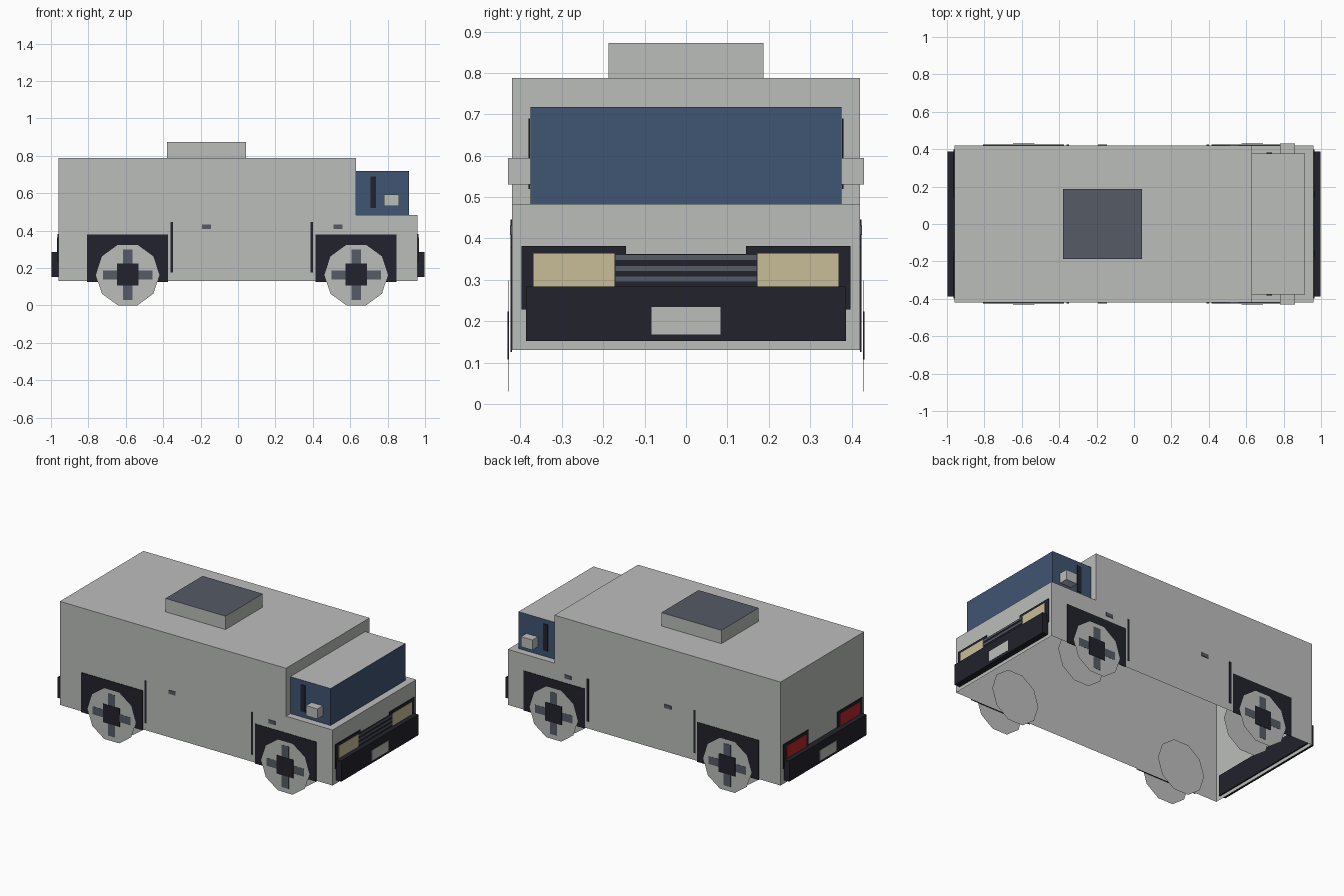
import bpy, bmesh, math
from mathutils import Vector

cube = bpy.data.objects.get("Cube")
if cube:
    bpy.data.objects.remove(cube, do_unlink=True)


def material(name, r, g, b):
    m = bpy.data.materials.new(name)
    m.use_nodes = True
    m.diffuse_color = (r, g, b, 1)
    m.node_tree.nodes["Principled BSDF"].inputs["Base Color"].default_value = (r, g, b, 1)
    return m


PAINT = material("light_grey", 0.50, 0.515, 0.50)
GLASS = material("navy_glass", 0.051, 0.089, 0.174)
BLACK = material("near_black", 0.016, 0.016, 0.025)
STEEL = material("slate_grey", 0.091, 0.105, 0.133)
CREAM = material("cream_lamp", 0.584, 0.515, 0.31)
RED = material("red_lamp", 0.48, 0.02, 0.02)


def finish(name, bm, *mats):
    mesh = bpy.data.meshes.new(name)
    bm.to_mesh(mesh)
    bm.free()
    for m in mats:
        mesh.materials.append(m)
    obj = bpy.data.objects.new(name, mesh)
    bpy.context.collection.objects.link(obj)
    return obj


def box(name, xs, ys, zs, *mats, top=None, drop=()):
    """Box between bounds; top gives the roof face a slot, drop removes faces by normal."""
    bm = bmesh.new()
    bmesh.ops.create_cube(bm, size=1)
    for v in bm.verts:
        v.co = [(a + b) / 2 + c * abs(b - a) for (a, b), c in zip((xs, ys, zs), v.co)]
    bm.normal_update()
    if top is not None:
        for f in bm.faces:
            if f.normal.z > 0.5:
                f.material_index = top
    gone = [f for f in bm.faces if any(f.normal.dot(Vector(d)) > 0.9 for d in drop)]
    bmesh.ops.delete(bm, geom=gone, context='FACES')
    return finish(name, bm, *mats)


def side_plate(name, s, xs, zs, mat, depth, start=0.421):
    return box(name, xs, (s * start, s * (start + depth)), zs, mat)


def disc(name, x, y, z, radius, mat):
    """Flat ten-sided disc facing along y."""
    bm = bmesh.new()
    ring = [bm.verts.new((x + radius * math.cos(math.tau * i / 10), y,
                          z + radius * math.sin(math.tau * i / 10))) for i in range(10)]
    face = bm.faces.new(ring)
    face.normal_update()
    if face.normal.y * y < 0:
        face.normal_flip()
    return finish(name, bm, mat)


DOWN, BACK = (0, 0, -1), (-1, 0, 0)

# Body shell: stepped side profile pulled across the width, open underneath
profile = [(-0.96, 0.13), (0.96, 0.13), (0.96, 0.483), (0.632, 0.483), (0.632, 0.788), (-0.96, 0.788)]
bm = bmesh.new()
side = bm.faces.new([bm.verts.new((x, -0.42, z)) for x, z in profile])
pulled = bmesh.ops.extrude_face_region(bm, geom=[side], use_keep_orig=True)
bmesh.ops.translate(bm, vec=(0, 0.84, 0),
                    verts=[g for g in pulled["geom"] if isinstance(g, bmesh.types.BMVert)])
bmesh.ops.recalc_face_normals(bm, faces=bm.faces)
bmesh.ops.delete(bm, geom=[f for f in bm.faces if f.normal.z < -0.9], context='FACES')
finish("body_shell", bm, PAINT)

# Cab with glass walls and a painted roof, and the roof hatch
box("cab", (0.632, 0.915), (-0.376, 0.376), (0.483, 0.718), GLASS, PAINT, top=1, drop=(DOWN, BACK))
box("roof_hatch", (-0.38, 0.043), (-0.187, 0.187), (0.788, 0.873), PAINT, STEEL, top=1, drop=(DOWN,))

# Wheels, arches and side trim on both sides
for s, side_name in ((1, "left"), (-1, "right")):
    for x, end in ((-0.59, "rear"), (0.632, "front")):
        tag = f"{end}_{side_name}"
        z = 0.162
        side_plate("arch_" + tag, s, (x - 0.217, x + 0.215), (0.126, 0.378), BLACK, 0.003)
        disc("wheel_outer_" + tag, x, s * 0.427, z, 0.17, PAINT)
        disc("wheel_inner_" + tag, x, s * 0.29, z, 0.17, PAINT)
        side_plate("spoke_flat_" + tag, s, (x - 0.132, x + 0.132), (z - 0.025, z + 0.025), STEEL, 0.001, 0.428)
        side_plate("spoke_upright_" + tag, s, (x - 0.025, x + 0.025), (z - 0.132, z + 0.137), STEEL, 0.001, 0.428)
        side_plate("hub_" + tag, s, (x - 0.058, x + 0.058), (z - 0.055, z + 0.062), BLACK, 0.003, 0.428)
    for x, end in ((-0.355, "rear"), (0.395, "front")):
        side_plate(f"door_seam_{end}_{side_name}", s, (x - 0.007, x + 0.007), (0.176, 0.446), BLACK, 0.003)
    for x, end in ((-0.168, "rear"), (0.535, "front")):
        side_plate(f"door_handle_{end}_{side_name}", s, (x - 0.024, x + 0.024), (0.408, 0.431), STEEL, 0.004)
    side_plate("window_pillar_" + side_name, s, (0.708, 0.738), (0.52, 0.69), BLACK, 0.004, 0.377)
    side_plate("mirror_" + side_name, s, (0.78, 0.86), (0.53, 0.594), PAINT, 0.055, 0.375)

# Bumpers, number plates and lamps at both ends
for e, end, lamp in ((1, "front", CREAM), (-1, "rear", RED)):
    box("bumper_" + end, (e * 0.952, e * 0.998), (-0.387, 0.387), (0.152, 0.284), BLACK)
    box("number_plate_" + end, (e * 0.9985, e), (-0.083, 0.083), (0.168, 0.234), PAINT)
    for s, side_name in ((1, "left"), (-1, "right")):
        tag = f"{end}_{side_name}"
        box("lamp_frame_" + tag, (e * 0.961, e * 0.965), (s * 0.145, s * 0.397), (0.228, 0.382), BLACK)
        box("lamp_" + tag, (e * 0.9655, e * 0.968), (s * 0.173, s * 0.369), (0.268, 0.364), lamp)

# Front grille with three bars
box("grille", (0.961, 0.965), (-0.145, 0.145), (0.228, 0.363), BLACK)
for i in range(3):
    z = 0.302 + 0.026 * i
    box(f"grille_bar_{i + 1}", (0.9655, 0.968), (-0.17, 0.17), (z - 0.006, z + 0.006), STEEL)
